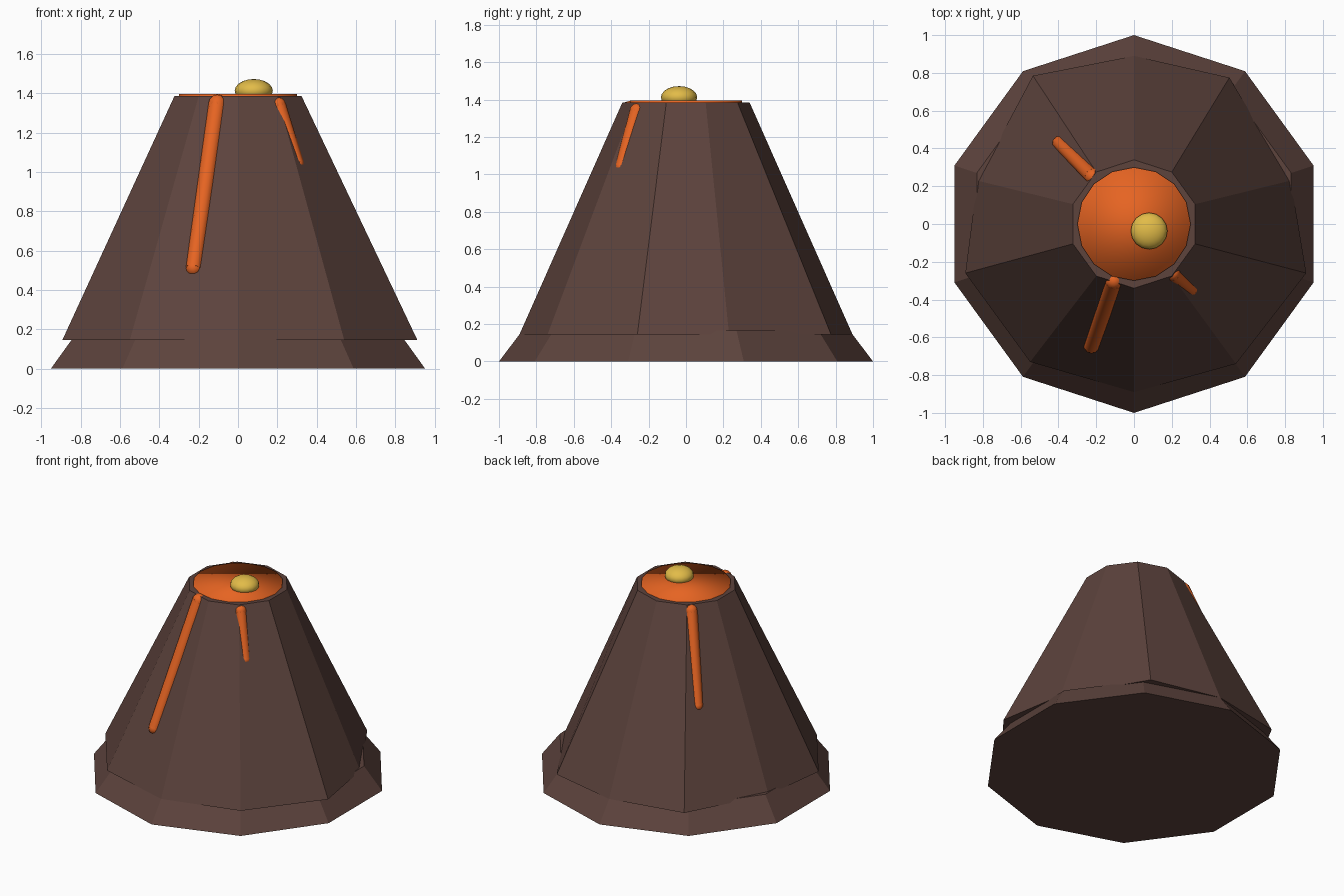
import bpy, bmesh, math
from mathutils import Vector

if "Cube" in bpy.data.objects:
    bpy.data.objects.remove(bpy.data.objects["Cube"])


def material(name, rgb):
    m = bpy.data.materials.new(name)
    m.diffuse_color = (*rgb, 1)
    m.use_nodes = True
    m.node_tree.nodes["Principled BSDF"].inputs["Base Color"].default_value = m.diffuse_color
    return m


ROCK = material("brown_rock", (0.109, 0.056, 0.046))
LAVA = material("orange_lava", (0.79, 0.127, 0.016))
GLOW = material("yellow_glow", (0.76, 0.50, 0.065))


def ring(radius, sides=10):
    return [(radius * math.cos(math.pi / 2 - math.tau * i / sides),
             radius * math.sin(math.pi / 2 - math.tau * i / sides)) for i in range(sides)]


def loft(name, bottom, z0, top, z1, mat):
    """Closed solid between two outlines with the same point count."""
    bm = bmesh.new()
    low = [bm.verts.new((x, y, z0)) for x, y in bottom]
    high = [bm.verts.new((x, y, z1)) for x, y in top]
    n = len(low)
    for i in range(n):
        j = (i + 1) % n
        bm.faces.new((low[i], low[j], high[j], high[i]))
    bm.faces.new(low)
    bm.faces.new(high)
    bmesh.ops.recalc_face_normals(bm, faces=bm.faces)
    mesh = bpy.data.meshes.new(name)
    bm.to_mesh(mesh)
    bm.free()
    ob = bpy.data.objects.new(name, mesh)
    bpy.context.collection.objects.link(ob)
    mesh.materials.append(mat)
    return ob


def finish(name, mat):
    ob = bpy.context.object
    ob.name = name
    ob.data.materials.append(mat)
    bpy.ops.object.shade_smooth()
    return ob


def ball(name, centre, radius, mat, squash=1, segments=10, rings=6):
    bpy.ops.mesh.primitive_uv_sphere_add(segments=segments, ring_count=rings,
                                         radius=radius, location=centre)
    bpy.context.object.scale.z = squash
    return finish(name, mat)


def stream(name, start, end, r0, r1):
    """Tapered lava tube with rounded ends."""
    a, b = Vector(start), Vector(end)
    axis = b - a
    bpy.ops.mesh.primitive_cone_add(vertices=10, radius1=r0, radius2=r1,
                                    depth=axis.length, location=(a + b) / 2)
    tube = bpy.context.object
    tube.rotation_euler = axis.to_track_quat('Z', 'Y').to_euler()
    finish(name, LAVA)
    bpy.ops.object.shade_smooth_by_angle(angle=math.radians(45))
    ball(name + "_source", a, r0 * 1.03, LAVA)
    ball(name + "_tip", b, r1, LAVA)


# Flared foot
loft("foot", ring(1.0), 0, ring(0.875), 0.165, ROCK)

# Main cone with a slightly uneven lower outline
uneven = [(0, 0.89), (0.505, 0.775), (0.83, 0.23), (0.912, -0.26), (0.54, -0.74),
          (0, -0.89), (-0.55, -0.73), (-0.893, -0.26), (-0.83, 0.23), (-0.535, 0.785)]
loft("cone", uneven, 0.145, ring(0.34), 1.385, ROCK)

# Lava pool in the crater and the glowing bubble on it
bpy.ops.mesh.primitive_cylinder_add(vertices=16, radius=0.3, depth=0.03,
                                    location=(0, 0, 1.38))
finish("lava_pool", LAVA)
ball("lava_bubble", (0.08, -0.037, 1.412), 0.097, GLOW, 0.62, 16, 10)

# Lava streams running down the slopes
stream("front_stream", (-0.105, -0.30, 1.345), (-0.225, -0.645, 0.51), 0.047, 0.041)
stream("right_stream", (0.205, -0.262, 1.34), (0.302, -0.345, 1.04), 0.039, 0.034)
stream("back_stream", (-0.218, 0.252, 1.34), (-0.395, 0.43, 0.76), 0.043, 0.037)
